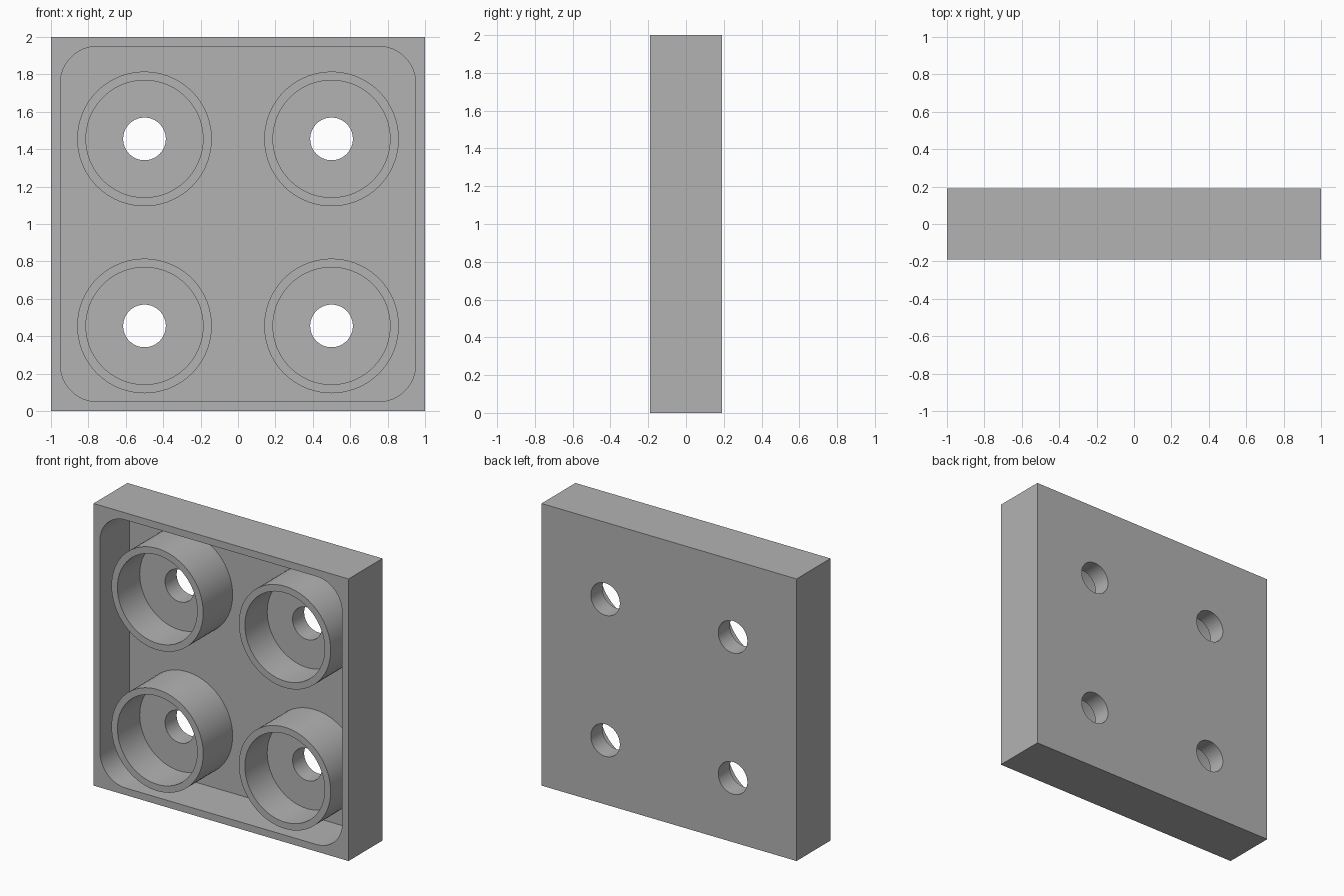
import bpy
import bmesh
from math import radians
from mathutils import Matrix, Vector

default = bpy.data.objects.get("Cube")
if default:
    bpy.data.objects.remove(default, do_unlink=True)

SIZE, DEPTH, WALL = 2.0, 0.38, 0.05
FRONT, BACK = -DEPTH / 2, DEPTH / 2
FLOOR = BACK - WALL          # floor of the large pocket
SEAT = FRONT + 0.25          # floor of each cup
CENTRES = [(x, z) for x in (-0.5, 0.5) for z in (0.455, 1.455)]

grey = bpy.data.materials.new("plain grey")
grey.use_nodes = True
colour = (0.45, 0.45, 0.45, 1)
grey.diffuse_color = colour
grey.node_tree.nodes["Principled BSDF"].inputs["Base Color"].default_value = colour


def make_object(name, bm):
    mesh = bpy.data.meshes.new(name)
    bmesh.ops.recalc_face_normals(bm, faces=bm.faces)
    bm.to_mesh(mesh)
    bm.free()
    mesh.materials.append(grey)
    obj = bpy.data.objects.new(name, mesh)
    bpy.context.collection.objects.link(obj)
    return obj


def block(name, width, y0, y1, radius=0):
    """Square block from y0 to y1, with its four depth edges optionally rounded."""
    bm = bmesh.new()
    bmesh.ops.create_cube(bm, size=1)
    bmesh.ops.scale(bm, vec=(width, y1 - y0, width), verts=bm.verts)
    bmesh.ops.translate(bm, vec=(0, (y0 + y1) / 2, SIZE / 2), verts=bm.verts)
    if radius:
        edges = [e for e in bm.edges
                 if abs((e.verts[0].co - e.verts[1].co).normalized().y) > 0.9]
        bmesh.ops.bevel(bm, geom=edges, offset=radius, segments=16,
                        profile=0.5, affect='EDGES')
    return make_object(name, bm)


def cylinders(name, radius, y0, y1):
    """One cylinder along y at each of the four centres."""
    bm = bmesh.new()
    for x, z in CENTRES:
        place = Matrix.Translation(Vector((x, (y0 + y1) / 2, z)))
        bmesh.ops.create_cone(bm, cap_ends=True, segments=72, radius1=radius,
                              radius2=radius, depth=y1 - y0,
                              matrix=place @ Matrix.Rotation(radians(90), 4, 'X'))
    return make_object(name, bm)


def combine(target, tool, operation):
    mod = target.modifiers.new(tool.name, 'BOOLEAN')
    mod.object, mod.operation, mod.solver = tool, operation, 'EXACT'
    bpy.context.view_layer.objects.active = target
    bpy.ops.object.modifier_apply(modifier=mod.name)
    bpy.data.objects.remove(tool, do_unlink=True)


# Square tray with a round-cornered pocket in its front
tray = block("tray_with_cups", SIZE, FRONT, BACK)
combine(tray, block("pocket", SIZE - 2 * WALL, FRONT - 0.1, FLOOR, 0.2), 'DIFFERENCE')

# Four cups flush with the front rim, each with a seat and a through hole
combine(tray, cylinders("bosses", 0.36, FRONT, FLOOR + 0.02), 'UNION')
combine(tray, cylinders("counterbores", 0.313, FRONT - 0.1, SEAT), 'DIFFERENCE')
combine(tray, cylinders("through_holes", 0.114, FRONT - 0.2, BACK + 0.1), 'DIFFERENCE')

bpy.ops.object.select_all(action='DESELECT')
tray.select_set(True)
bpy.context.view_layer.objects.active = tray
bpy.ops.object.shade_smooth_by_angle(angle=radians(30))
